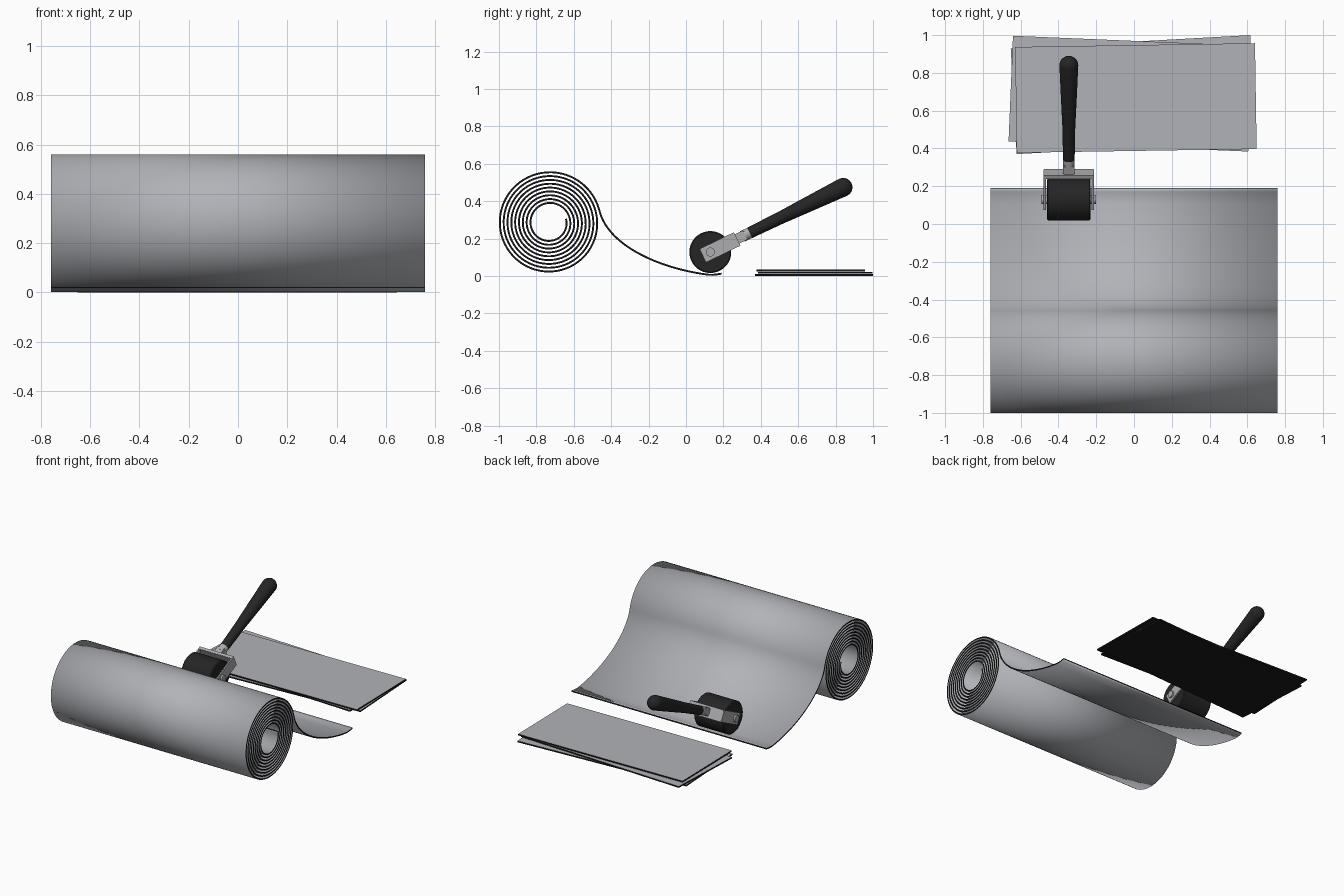
import bpy, bmesh, math
from mathutils import Matrix, Vector

if "Cube" in bpy.data.objects:
    bpy.data.objects.remove(bpy.data.objects["Cube"], do_unlink=True)


def material(name, rgb):
    mat = bpy.data.materials.new(name)
    mat.use_nodes = True
    mat.diffuse_color = (*rgb, 1)
    mat.node_tree.nodes["Principled BSDF"].inputs["Base Color"].default_value = (*rgb, 1)
    return mat


GREY = material("membrane grey", (0.44, 0.45, 0.48))
BLACK = material("backing black", (0.01, 0.01, 0.01))
METAL = material("bracket metal", (0.42, 0.42, 0.44))
RUBBER = material("rubber black", (0.018, 0.018, 0.018))


def finish(bm, name, mats, matrix=Matrix(), smooth=True):
    mesh = bpy.data.meshes.new(name)
    bm.to_mesh(mesh)
    bm.free()
    for mat in mats:
        mesh.materials.append(mat)
    obj = bpy.data.objects.new(name, mesh)
    obj.matrix_world = matrix
    bpy.context.collection.objects.link(obj)
    if smooth:
        bpy.ops.object.select_all(action="DESELECT")
        obj.select_set(True)
        bpy.context.view_layer.objects.active = obj
        bpy.ops.object.shade_smooth_by_angle(angle=math.radians(40))
    return obj


def box(name, size, loc, mats, parent=Matrix(), bevel=0):
    bm = bmesh.new()
    bmesh.ops.create_cube(bm, size=1, matrix=Matrix.Diagonal((*size, 1)))
    if bevel:
        bmesh.ops.bevel(bm, geom=bm.edges[:], offset=bevel, segments=2, affect="EDGES")
    return finish(bm, name, mats, parent @ Matrix.Translation(loc), bevel > 0)


def lathe(name, profile, mat, matrix, steps=40):
    """Revolve (radius, height) points about the local z axis."""
    bm = bmesh.new()
    verts = [bm.verts.new((r, 0, h)) for r, h in profile]
    edges = [bm.edges.new(pair) for pair in zip(verts, verts[1:])]
    bmesh.ops.spin(bm, geom=verts + edges, axis=(0, 0, 1), cent=(0, 0, 0),
                   angle=math.tau, steps=steps)
    bmesh.ops.remove_doubles(bm, verts=bm.verts, dist=0.0002)
    bmesh.ops.recalc_face_normals(bm, faces=bm.faces)
    return finish(bm, name, [mat], matrix)


def bezier(a, b, c, d, n):
    for i in range(1, n + 1):
        t = i / n
        yield a * (1 - t) ** 3 + b * 3 * t * (1 - t) ** 2 + c * 3 * t * t * (1 - t) + d * t ** 3


# Rolled membrane: a spiral running out into a loose flap
HALF_WIDTH, TURNS, PITCH, THICK = 0.76, 9, 0.0205, 0.01
centre, r_end, exit_angle = Vector((-0.73, 0.284)), 0.275, math.radians(14)
path = []
count = TURNS * 64
for i in range(count + 1):
    left = TURNS * (1 - i / count)
    angle, r = exit_angle + left * math.tau, r_end - left * PITCH
    path.append(centre + r * Vector((math.cos(angle), math.sin(angle))))
flap_low, flap_end = Vector((0.11, 0.008)), Vector((0.19, 0.013))
path += bezier(path[-1], Vector((-0.42, 0.17)), Vector((-0.16, 0.045)), flap_low, 28)
path += bezier(flap_low, Vector((0.135, 0.004)), Vector((0.16, 0.007)), flap_end, 5)

bm = bmesh.new()
rows = [[bm.verts.new((x, p.x, p.y)) for x in (-HALF_WIDTH, HALF_WIDTH)] for p in path]
for a, b in zip(rows, rows[1:]):
    bm.faces.new((a[0], a[1], b[1], b[0]))
roll = finish(bm, "membrane_roll", [GREY, BLACK])
solid = roll.modifiers.new("thickness", "SOLIDIFY")
solid.thickness, solid.offset = THICK, 0
solid.material_offset_rim = 1

# Stack of loose sheets: grey on top, black edges and underside
for i, (x, y, turn) in enumerate([(-0.003, 0.685, 3.2), (-0.018, 0.69, -2.4), (0.01, 0.667, 0.9)]):
    place = Matrix.Translation((x, y, 0.005 + i * 0.0125)) @ Matrix.Rotation(math.radians(turn), 4, "Z")
    sheet = box(f"loose_sheet_{i + 1}", (1.27, 0.56, 0.01), (0, 0, 0), [BLACK, GREY], place)
    for face in sheet.data.polygons:
        face.material_index = int(face.normal.z > 0.5)

# Seam roller: local y runs from the axle along the handle
tool = Matrix.Translation((-0.345, 0.13, 0.128)) @ Matrix.Rotation(math.radians(26), 4, "X")
across = tool @ Matrix.Rotation(math.pi / 2, 4, "Y")
along = tool @ Matrix.Rotation(-math.pi / 2, 4, "X")

lathe("roller_wheel", [(0, -0.115), (0.106, -0.115), (0.112, -0.109),
                       (0.112, 0.109), (0.106, 0.115), (0, 0.115)], RUBBER, across, 48)
lathe("roller_axle", [(0, -0.145), (0.024, -0.145), (0.024, 0.145), (0, 0.145)], METAL, across, 24)
for side, name in ((-1, "right"), (1, "left")):
    box(f"{name}_bracket_arm", (0.012, 0.205, 0.08), (side * 0.127, 0.0575, 0), [METAL], tool, 0.002)
box("bracket_bridge", (0.266, 0.022, 0.08), (0, 0.149, 0), [METAL], tool, 0.002)
box("bracket_neck", (0.06, 0.07, 0.055), (0, 0.175, 0), [METAL], tool, 0.005)
lathe("handle_collar", [(0, 0.19), (0.03, 0.19), (0.03, 0.24), (0, 0.24)], METAL, along, 24)

# Tapered grip with a rounded end
grip_end, grip_r = 0.79, 0.05
grip = [(0, 0.228), (0.026, 0.228), (0.031, 0.236), (0.031, 0.25), (0.034, 0.42), (0.042, 0.6)]
grip += [(grip_r * math.cos(math.radians(a)), grip_end + grip_r * math.sin(math.radians(a)))
         for a in range(0, 91, 10)]
lathe("handle_grip", grip, RUBBER, along, 32)
